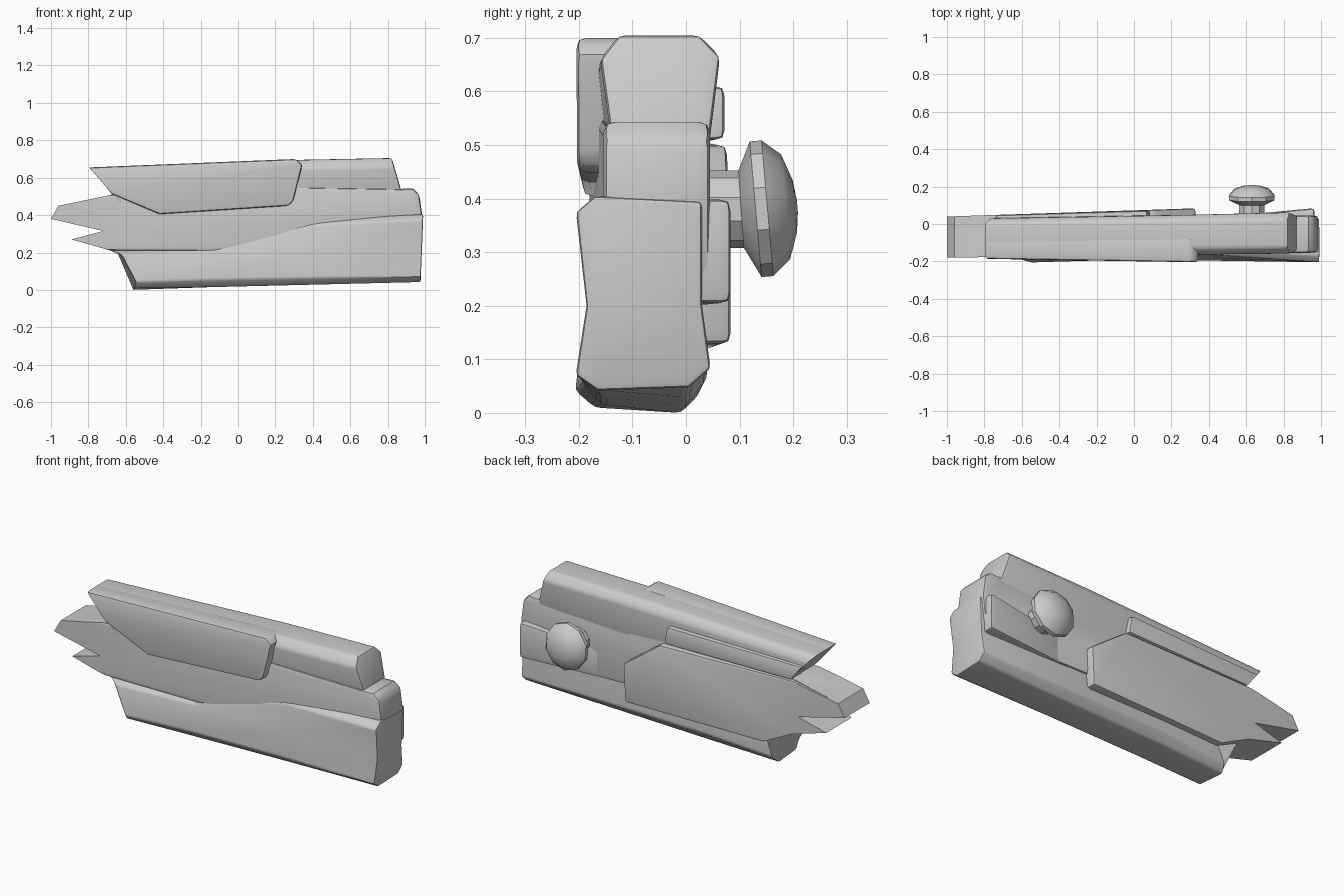
import bpy, bmesh, math
from mathutils import Matrix


def finish(name, bm, bevel=0.0, clear=-0.45):
    """Round edges away from the splintered end, then make a smooth-by-angle object."""
    bmesh.ops.recalc_face_normals(bm, faces=bm.faces[:])
    if bevel:
        edges = [e for e in bm.edges if max(v.co.x for v in e.verts) > clear
                 and e.calc_face_angle(0) > 0.5]
        bmesh.ops.bevel(bm, geom=edges, offset=bevel, segments=2, profile=0.6,
                        affect='EDGES', clamp_overlap=True)
    me = bpy.data.meshes.new(name)
    bm.to_mesh(me)
    bm.free()
    ob = bpy.data.objects.new(name, me)
    bpy.context.collection.objects.link(ob)
    bpy.context.view_layer.objects.active = ob
    bpy.ops.object.select_all(action='DESELECT')
    ob.select_set(True)
    bpy.ops.object.shade_smooth_by_angle(angle=math.radians(35))
    return ob


def skin(bm, rings, closed=True):
    rows = [[bm.verts.new(p) for p in r] for r in rings]
    n = len(rows[0])
    for a, b in zip(rows, rows[1:]):
        for i in range(n):
            j = (i + 1) % n
            bm.faces.new((a[i], a[j], b[j], b[i]))
    if closed:
        bm.faces.new(rows[0])
        bm.faces.new(rows[-1])


def prism(name, outline, front, back, bevel=0.0):
    """Outline in x,z; front and back are (y at x=-1, y at x=1) slopes."""
    def lerp(s, x):
        return s[0] + (s[1] - s[0]) * (x + 1) / 2
    bm = bmesh.new()
    skin(bm, [[(x, lerp(s, x), z) for x, z in outline] for s in (front, back)])
    return finish(name, bm, bevel)


def loft(name, sections, bevel):
    """Each section: (function giving x from z, list of y,z points)."""
    bm = bmesh.new()
    skin(bm, [[(fx(z), y, z) for y, z in pts] for fx, pts in sections])
    return finish(name, bm, bevel)


# jagged middle board
prism("middle_board",
      [(-0.67, 0.51), (-0.96, 0.45), (-1, 0.38), (-0.72, 0.315), (-0.89, 0.27),
       (-0.68, 0.21), (0.96, 0.2), (0.985, 0.4), (0.97, 0.51), (0.935, 0.545),
       (0.87, 0.54), (0.3, 0.55)],
      (-0.18, -0.153), (0.035, 0.045), 0.022)

# upper board, splintered on the left
loft("upper_board", [
    (lambda z: 0.87 - (z - 0.54) * 0.29,
     [(-0.135, 0.48), (-0.16, 0.66), (-0.125, 0.705), (0.025, 0.705), (0.064, 0.665), (0.04, 0.48)]),
    (lambda z: 0.3,
     [(-0.14, 0.43), (-0.165, 0.65), (-0.13, 0.695), (0.02, 0.695), (0.05, 0.655), (0.04, 0.46)]),
    (lambda z: -0.67 - (z - 0.51) * 0.87,
     [(-0.175, 0.45), (-0.178, 0.625), (-0.14, 0.655), (0.0, 0.655), (0.03, 0.625), (0.035, 0.48)]),
], 0.015)

# lower board with a hollow waist, splintered on the left
loft("lower_board", [
    (lambda z: 0.975 + z * 0.04,
     [(-0.206, 0.07), (-0.165, 0.042), (0.005, 0.048), (0.046, 0.083), (0.03, 0.2),
      (0.03, 0.395), (-0.17, 0.405), (-0.206, 0.375), (-0.186, 0.2)]),
    (lambda z: 0.4,
     [(-0.197, 0.065), (-0.16, 0.028), (0.0, 0.03), (0.04, 0.075), (0.03, 0.2),
      (0.03, 0.37), (-0.13, 0.375), (-0.165, 0.35), (-0.18, 0.2)]),
    (lambda z: -0.15,
     [(-0.195, 0.055), (-0.16, 0.015), (0.0, 0.015), (0.04, 0.065), (0.03, 0.18),
      (0.02, 0.22), (-0.13, 0.23), (-0.15, 0.22), (-0.175, 0.2)]),
    (lambda z: -0.56 + z * 0.4 if z < 0.155 else -0.5 - (z - 0.15) * 3,
     [(-0.207, 0.042), (-0.17, 0.01), (-0.01, 0.0), (0.025, 0.035), (0.02, 0.15),
      (0.01, 0.2), (-0.13, 0.21), (-0.15, 0.21), (-0.185, 0.19)]),
], 0.015)

# raised slab on the front
prism("front_slab",
      [(-0.795, 0.655), (-0.67, 0.51), (-0.42, 0.405), (0.27, 0.45), (0.295, 0.475),
       (0.345, 0.67), (0.31, 0.7)],
      (-0.183, -0.215), (-0.08, -0.08), 0.025)

# raised slab on the back
prism("back_slab",
      [(0.33, 0.34), (0.11, 0.5), (-0.67, 0.505), (-0.96, 0.45), (-1, 0.38),
       (-0.72, 0.315), (-0.89, 0.27), (-0.68, 0.21), (-0.5, 0.12), (0.32, 0.13)],
      (-0.05, -0.05), (0.04, 0.106), 0.018)

# thin strip above the back slab
prism("back_strip",
      [(0.09, 0.51), (0.07, 0.61), (-0.74, 0.595), (-0.67, 0.505)],
      (-0.05, -0.05), (0.04, 0.1), 0.018)

# wedge behind the right end
prism("back_wedge",
      [(0.965, 0.205), (0.965, 0.4), (0.4, 0.35), (0.4, 0.2)],
      (-0.05, -0.05), (-0.1, 0.088), 0.02)

# nail shaft and domed head, turned around y
for part, profile, tilt in (
        ("nail_shaft", [(0.072, -0.2), (0.072, 0.03)], 0),
        ("nail_head", [(0.06, -0.033), (0.127, 0.0), (0.127, 0.022), (0.098, 0.056),
                       (0.05, 0.073), (0.012, 0.078)], 5)):
    bm = bmesh.new()
    n = 10
    skin(bm, [[(r * math.cos(2 * math.pi * (i + 0.5) / n), h,
                r * math.sin(2 * math.pi * (i + 0.5) / n)) for i in range(n)]
              for r, h in profile])
    bm.transform(Matrix.Translation((0.63, 0.13, 0.38))
                 @ Matrix.Rotation(math.radians(tilt), 4, 'X'))
    finish(part, bm)
